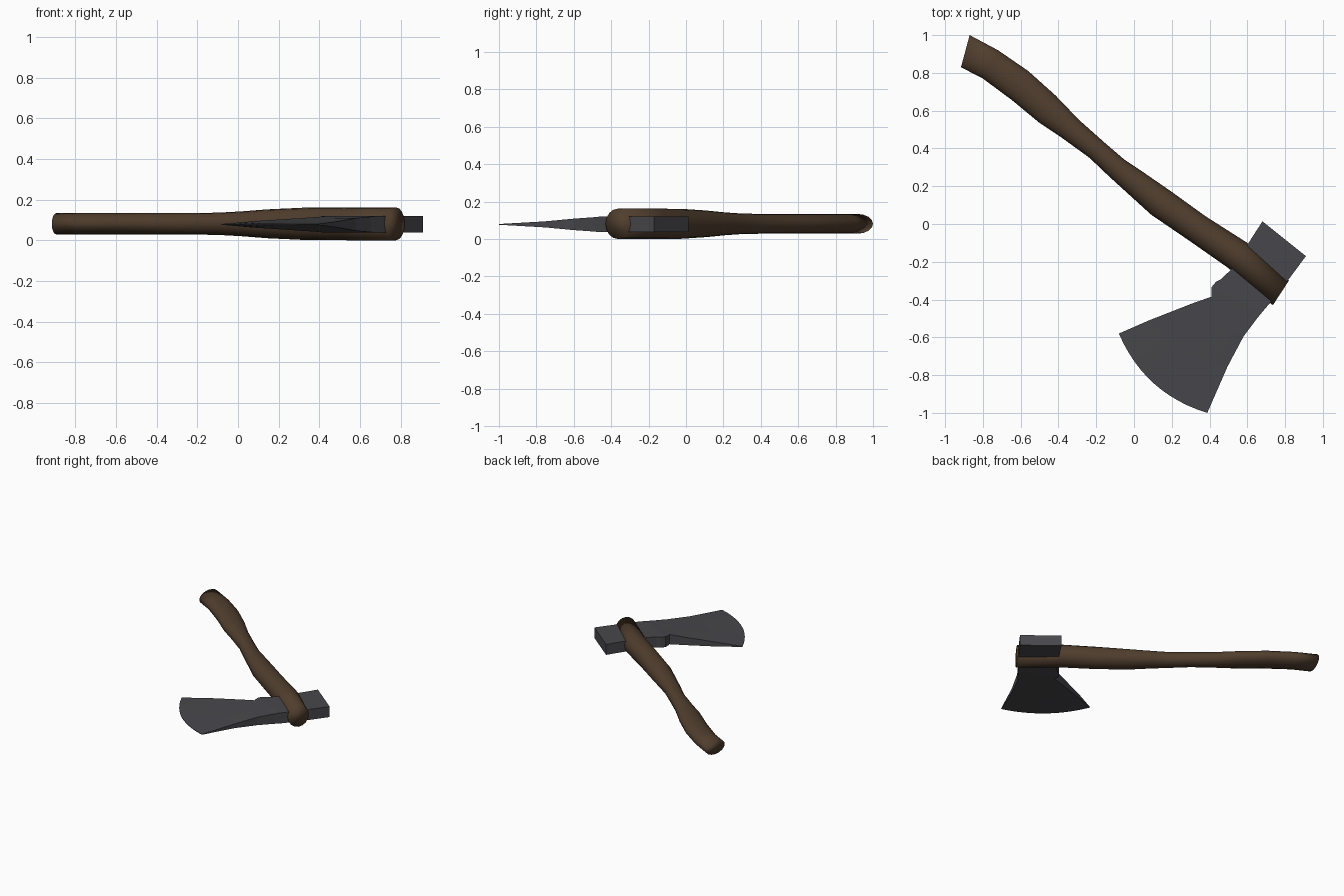
import bpy, bmesh, math
from mathutils import Vector

if "Cube" in bpy.data.objects:
    bpy.data.objects.remove(bpy.data.objects["Cube"])


def material(name, color):
    m = bpy.data.materials.new(name)
    m.diffuse_color = (*color, 1)
    m.use_nodes = True
    m.node_tree.nodes["Principled BSDF"].inputs["Base Color"].default_value = m.diffuse_color
    return m


def loft(name, rings, mat, smooth):
    """Skin closed rings of equal length and cap both ends."""
    bm = bmesh.new()
    loops = [[bm.verts.new(p) for p in ring] for ring in rings]
    n = len(loops[0])
    for a, b in zip(loops, loops[1:]):
        for i in range(n):
            j = (i + 1) % n
            bm.faces.new((a[i], a[j], b[j], b[i]))
    bm.faces.new(loops[0])
    bm.faces.new(loops[-1])
    bmesh.ops.recalc_face_normals(bm, faces=bm.faces[:])
    for f in bm.faces:
        f.smooth = smooth
    me = bpy.data.meshes.new(name)
    bm.to_mesh(me)
    bm.free()
    me.materials.append(mat)
    ob = bpy.data.objects.new(name, me)
    bpy.context.collection.objects.link(ob)
    return ob


wood = material("dark wood", (0.080, 0.048, 0.027))
steel = material("dark steel", (0.064, 0.062, 0.070))

# Handle: upper edge x, y, lower edge x, y, half thickness
handle_sections = [
    (-.87, 1.0, -.916, .83, .053),
    (-.72, .92, -.80, .77, .053),
    (-.56, .81, -.645, .655, .053),
    (-.415, .68, -.50, .535, .053),
    (-.29, .55, -.38, .455, .053),
    (-.155, .43, -.235, .35, .053),
    (-.05, .34, -.13, .25, .055),
    (.055, .27, -.02, .15, .061),
    (.20, .17, .09, .05, .071),
    (.38, .04, .295, -.09, .080),
    (.60, -.10, .495, -.23, .081),
    (.82, -.30, .735, -.43, .081),
]
SIDES = 16
rings = []
for ux, uy, lx, ly, h in handle_sections:
    c = Vector(((ux + lx) / 2, (uy + ly) / 2, .081))
    r = Vector(((ux - lx) / 2, (uy - ly) / 2, 0))
    angles = [2 * math.pi * i / SIDES for i in range(SIDES)]
    rings.append([c + r * math.cos(a) + Vector((0, 0, h * math.sin(a))) for a in angles])
loft("handle", rings, wood, True)

# Axe head: back edge x, y, front edge x, y, half thickness, outward bulge
head_sections = [
    (.68, .014, .91, -.17, .041, 0),
    (.60, -.11, .825, -.285, .041, 0),
    (.51, -.245, .735, -.40, .041, 0),
    (.46, -.293, .71, -.43, .041, 0),
    (.435, -.305, .695, -.447, .041, 0),
    (.41, -.335, .68, -.465, .041, 0),
    (.41, -.385, .655, -.495, .038, 0),
    (.31, -.42, .58, -.595, .031, .015),
    (.08, -.51, .495, -.755, .016, .04),
    (-.08, -.58, .388, -1.0, .002, .073),
]
COLS = 12
rings = []
for bx, by, fx, fy, h, bulge in head_sections:
    b, f = Vector((bx, by, .078)), Vector((fx, fy, .078))
    d = (f - b).normalized()
    out = Vector((d.y, -d.x, 0))
    row = []
    for i in range(COLS + 1):
        t = i / COLS
        row.append(b.lerp(f, t) + out * bulge * 4 * t * (1 - t))
    up = Vector((0, 0, h))
    rings.append([p + up for p in row] + [p - up for p in reversed(row)])
loft("axe_head", rings, steel, False)
